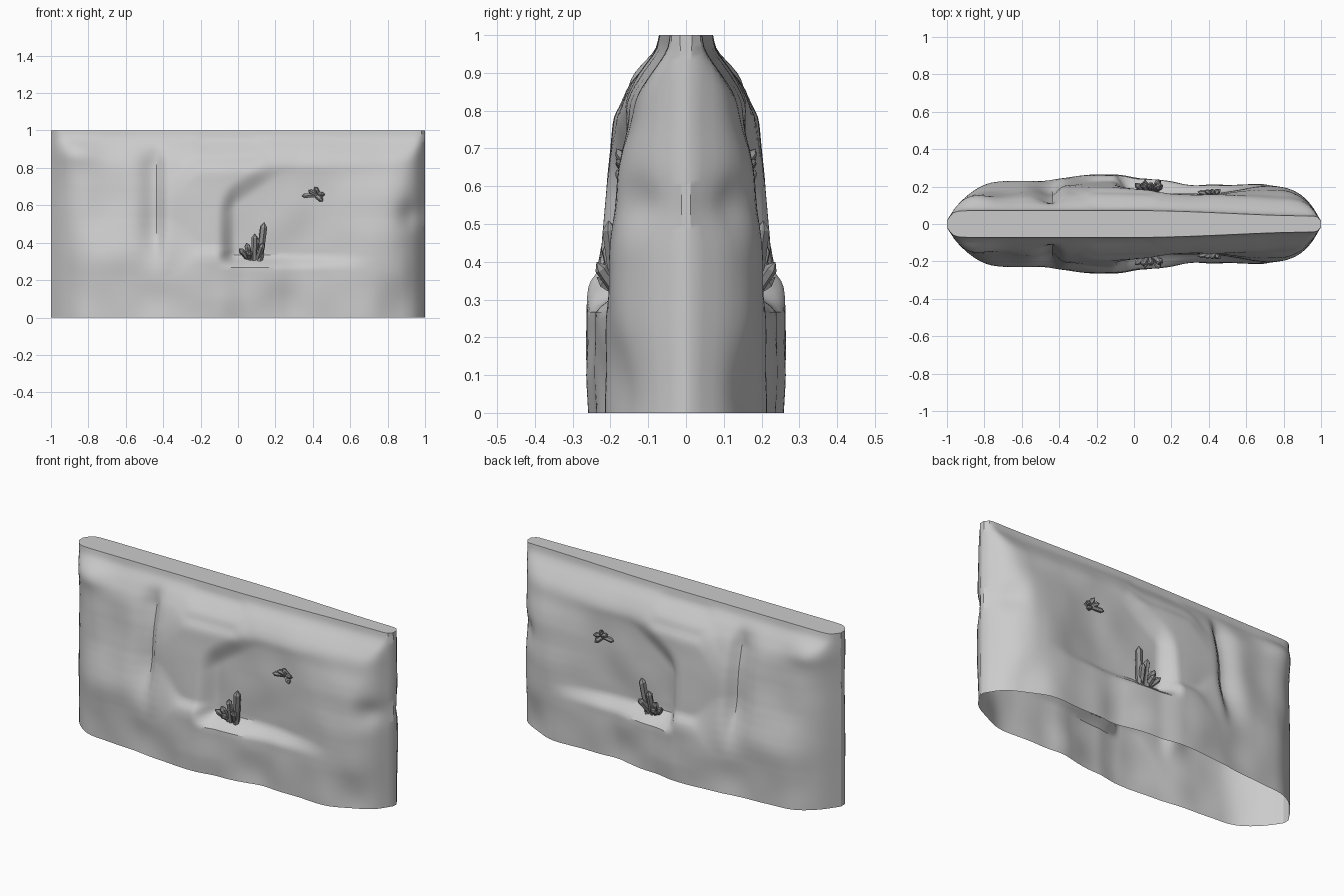
import bpy, bmesh, math
from mathutils import Vector, noise

if "Cube" in bpy.data.objects:
    bpy.data.objects.remove(bpy.data.objects["Cube"])

NX, NZ = 110, 60


def lerp_table(t, pts):
    for (a, u), (b, v) in zip(pts, pts[1:]):
        if t <= b:
            return u + (v - u) * (max(t, a) - a) / (b - a)
    return pts[-1][1]


def soft_table(t, pts, w):
    return sum(lerp_table(t + w * k / 3, pts) for k in range(-3, 4)) / 7


def smooth(a, b, t):
    t = min(1, max(0, (t - a) / (b - a)))
    return t * t * (3 - 2 * t)


def bump(x, z, cx, cz, rx, rz):
    return math.exp(-((x - cx) / rx) ** 2 - ((z - cz) / rz) ** 2)


# Widest outline seen from the top, and from the end
PLAN = [(-1, .018), (-.95, .09), (-.9, .145), (-.8, .208), (-.65, .22), (-.55, .235),
        (-.4, .268), (-.3, .272), (-.2, .292), (-.06, .292), (0, .25), (.1, .25), (.2, .24),
        (.3, .208), (.4, .215), (.5, .208), (.65, .22), (.76, .215), (.85, .19),
        (.9, .15), (.94, .115), (1, .015)]
END = [(0, .30), (.1, .32), (.3, .32), (.34, .30), (.38, .24), (.5, .225), (.65, .21),
       (.76, .197), (.79, .189), (.82, .166), (.86, .152), (.9, .12), (.95, .078), (1, .069)]


def depth(x, z):
    p = soft_table(x, PLAN, min(.045, (1 - abs(x)) * .5))
    # Ledges are crisp near the middle and fade out to the sides
    w = 1 - smooth(.12, .32, abs(x + .06))
    e = soft_table(z, END, min(.14 * (1 - w) + .01, (1 - z) * .6))
    e *= 1 - .4 * smooth(0, 1, x) * smooth(.8, 1, z)
    d = 1.04 * (p ** -4 + e ** -4) ** -.25
    # Hollow with a steep left and upper rim and a ledge below
    m = smooth(-.11, -.01, x) * smooth(.26, .34, z) * (1 - smooth(.35, .75, x))
    m *= 1 - smooth(-.04, .07, (z - .67) * .8 - (x - .02) * .55)
    m *= 1 - smooth(.76, .88, z)
    d += (min(d, .158) - d) * m
    # Upright cleft and the shallower dents and swellings
    g = smooth(.2, .5, z) * (1 - smooth(.8, .95, z))
    d -= .05 * g * math.exp(-((x + .44) / (.04 if x > -.44 else .08)) ** 2)
    d -= .025 * bump(x, z, -.72, .68, .2, .16)
    d += .02 * bump(x, z, -.85, .88, .1, .06)
    d -= .015 * bump(x, z, -.45, .1, .12, .12)
    d -= .03 * bump(x, z, .92, .55, .06, .07)
    d -= .02 * bump(x, z, .75, .78, .2, .12)
    d -= .035 * bump(x, z, .84, .06, .1, .16)
    d -= .015 * bump(x, z, .25, .08, .12, .12)
    d += .018 * bump(x, z, -.66, .33, .15, .1)
    fade = smooth(0, .15, 1 - abs(x)) * smooth(0, .12, 1 - z)
    d += .008 * fade * noise.noise(Vector((x * 5, z * 5, 3.1)))
    return max(d, .012)


# Rock wall: one closed ring per level, open underneath
bm = bmesh.new()
xs = [-1 + 2 * i / NX for i in range(NX + 1)]
rings = []
for k in range(NZ + 1):
    z = k / NZ
    front = [bm.verts.new((x, -depth(x, z), z)) for x in xs]
    back = [bm.verts.new((x, depth(x, z), z)) for x in reversed(xs)]
    rings.append(front + back)
n = len(rings[0])
for lo, hi in zip(rings, rings[1:]):
    for i in range(n):
        j = (i + 1) % n
        bm.faces.new((lo[i], lo[j], hi[j], hi[i]))
top = rings[-1]
for i in range(NX):
    bm.faces.new((top[i], top[i + 1], top[n - 2 - i], top[n - 1 - i]))
me = bpy.data.meshes.new("rock_wall")
bm.to_mesh(me)
bm.free()
wall = bpy.data.objects.new("rock_wall", me)
bpy.context.collection.objects.link(wall)
me.shade_smooth()
me.set_sharp_from_angle(angle=math.radians(32))

dark = bpy.data.materials.new("crystal_grey")
dark.diffuse_color = (.3, .3, .3, 1)
dark.use_nodes = True
dark.node_tree.nodes["Principled BSDF"].inputs["Base Color"].default_value = dark.diffuse_color


# Crystal: six-sided shaft with a short pointed tip
def add_crystal(bm, base, tip, r):
    base, tip = Vector(base), Vector(tip)
    axis = tip - base
    q = axis.to_track_quat('Z', 'Y')
    levels = []
    for h, s in ((0, .9), (axis.length - 1.3 * r, 1)):
        levels.append([bm.verts.new(base + q @ Vector((
            r * s * math.cos(a * math.pi / 3), r * s * math.sin(a * math.pi / 3), h)))
            for a in range(6)])
    lo, hi = levels
    point = bm.verts.new(tip)
    bm.faces.new(lo[::-1])
    for i in range(6):
        j = (i + 1) % 6
        bm.faces.new((lo[i], lo[j], hi[j], hi[i]))
        bm.faces.new((hi[i], hi[j], point))


def cluster(name, stones):
    bm = bmesh.new()
    for b, t, r in stones:
        add_crystal(bm, b, t, r)
    me = bpy.data.meshes.new(name)
    bm.to_mesh(me)
    bm.free()
    me.materials.append(dark)
    ob = bpy.data.objects.new(name, me)
    bpy.context.collection.objects.link(ob)
    # Same cluster on the back face
    mod = ob.modifiers.new("both_faces", 'MIRROR')
    mod.use_axis = (False, True, False)
    mod.use_mirror_merge = False


cluster("large_crystals", [
    ((.115, -.18, .30), (.14, -.205, .51), .02),
    ((.085, -.18, .30), (.09, -.212, .45), .017),
    ((.07, -.175, .30), (.045, -.218, .40), .017),
    ((.06, -.17, .31), (.005, -.218, .37), .016),
    ((.10, -.17, .30), (.137, -.237, .40), .017),
    ((.06, -.165, .31), (.06, -.237, .36), .017),
])
cluster("small_crystals", [
    ((.46, -.15, .655), (.34, -.172, .65), .013),
    ((.45, -.15, .645), (.375, -.18, .68), .013),
    ((.44, -.145, .64), (.41, -.185, .70), .013),
    ((.41, -.15, .66), (.465, -.185, .66), .013),
    ((.41, -.15, .66), (.455, -.185, .62), .014),
])
